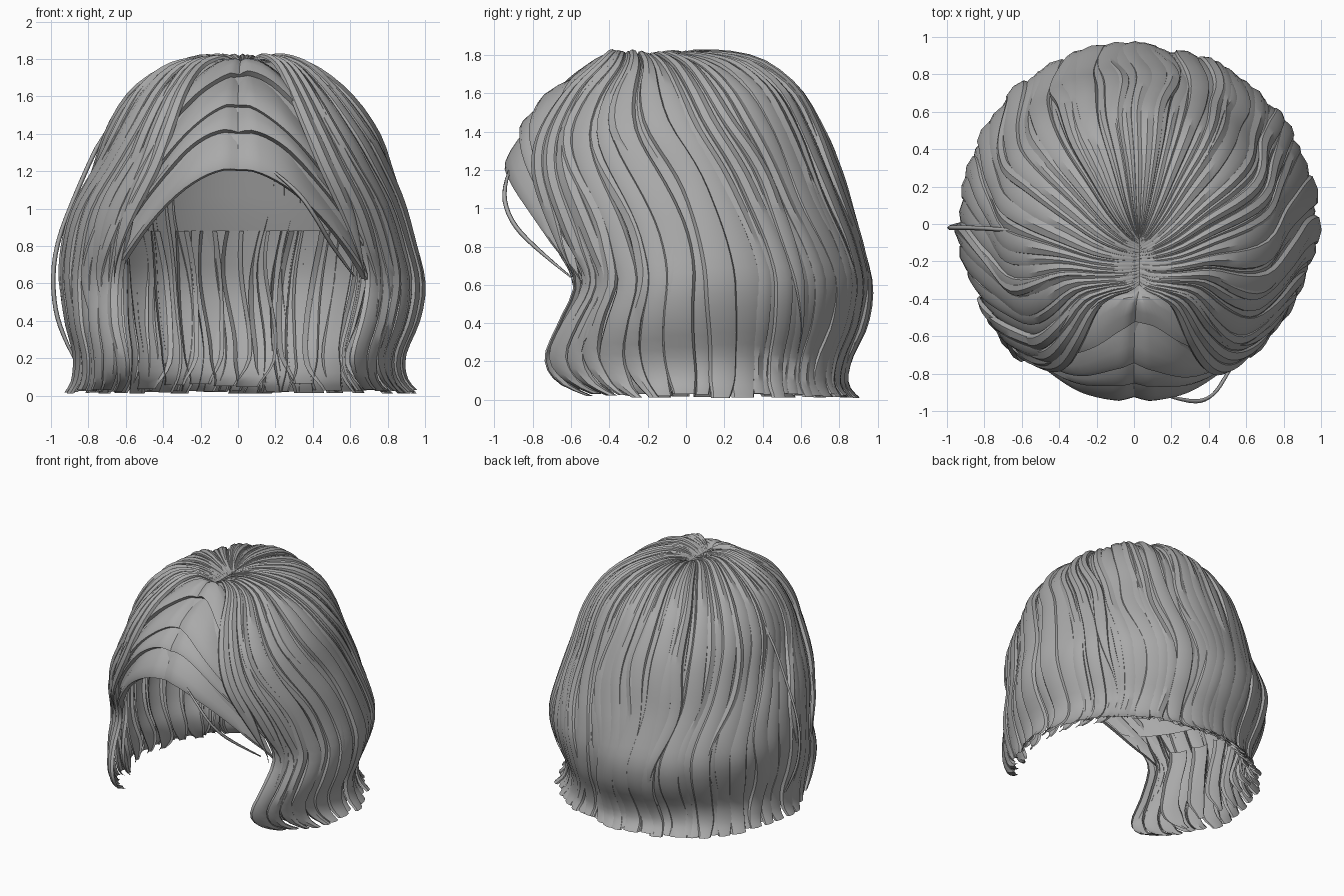
import bpy, bmesh, math, random
from mathutils import Vector

if "Cube" in bpy.data.objects:
    bpy.data.objects.remove(bpy.data.objects["Cube"])

random.seed(11)
hair = bpy.data.materials.new("hair grey")
hair.diffuse_color = (0.4, 0.4, 0.4, 1)
hair.use_nodes = True
hair.node_tree.nodes["Principled BSDF"].inputs["Base Color"].default_value = hair.diffuse_color

# Head-shaped guide: height, half width, back y, front y, centre y
ROWS = [(1.76, 0.00, -.08, -.34, -.20), (1.79, .10, -.01, -.38, -.20),
        (1.80, .24, .14, -.41, -.18), (1.74, .42, .38, -.49, -.12),
        (1.60, .59, .58, -.70, -.06), (1.40, .72, .70, -.86, -.03),
        (1.20, .80, .77, -.93, 0), (1.00, .88, .83, -.92, 0),
        (0.80, .93, .90, -.88, 0), (0.60, .96, .945, -.79, 0),
        (0.40, .93, .91, -.90, 0), (0.22, .87, .83, -1.0, 0),
        (0.09, .88, .82, -.92, 0), (0.01, .94, .88, -.68, 0)]
LAST = len(ROWS) - 1


def row(u):
    """Smoothly interpolated guide row."""
    i = min(int(u), LAST - 1)
    t = u - i
    p = [ROWS[max(0, min(LAST, i + k))] for k in (-1, 0, 1, 2)]
    return [0.5 * (2 * b + (c - a) * t + (2 * a - 5 * b + 4 * c - d) * t * t
                   + (3 * b - a - 3 * c + d) * t ** 3) for a, b, c, d in zip(*p)]


def surf(deg, u, off=0.0):
    """Point on the guide at an angle round the head, pushed outwards by off."""
    z, a, yb, yf, cy = row(u)
    c, s = math.cos(math.radians(deg)), math.sin(math.radians(deg))
    if c < 0:  # the left side is a little slimmer
        a *= 0.975 - .02 * max(0, s)
    y = cy + s * ((yb - cy) if s > 0 else (cy - yf))
    p = Vector((a * c + 0.03 * max(0, 1 - u / 4), y, z))
    n = (p - Vector((0, -.05, min(z, 0.9)))).normalized()
    p += n * off
    p.z = max(p.z, 0)
    return p


def smooth(t):
    t = max(0, min(1, t))
    return t * t * (3 - 2 * t)


def grid(bm, pts, flip=False):
    """Skin a table of points with quads."""
    vs = [[bm.verts.new(p) for p in line] for line in pts]
    for r0, r1 in zip(vs, vs[1:]):
        for j in range(len(r0) - 1):
            f = [r0[j], r1[j], r1[j + 1], r0[j + 1]]
            bm.faces.new(f[::-1] if flip else f)


def finish(bm, name, angle=35):
    me = bpy.data.meshes.new(name)
    bm.to_mesh(me)
    bm.free()
    ob = bpy.data.objects.new(name, me)
    bpy.context.collection.objects.link(ob)
    me.materials.append(hair)
    bpy.ops.object.select_all(action='DESELECT')
    ob.select_set(True)
    bpy.context.view_layer.objects.active = ob
    bpy.ops.object.shade_smooth_by_angle(angle=math.radians(angle))
    return ob


# Strand cross-section: side position, lift
SECTION = [(-1, -.022), (-.82, 0), (0, .012), (.82, 0), (1, -.022)]


def strand(bm, deg, half, off, u0=0.0, u1=LAST, steps=38, tip=.65, wave=None, taper=1.4):
    """Long lock from the parting that sweeps back over the side and flicks out."""
    phase = deg / 25 + random.uniform(-.5, .5)
    wave = wave or random.uniform(.6, 2.4)
    pts = []
    for i in range(steps + 1):
        u = u0 + (u1 - u0) * i / steps
        mid = deg + 24 * math.cos(math.radians(deg)) * smooth((u - 3.5) / 5.5)
        mid += wave * math.sin(u * 1.25 + phase) * smooth((u - 2) / 4)
        w = 1 - (1 - tip) * smooth((u - u1 + taper) / taper)
        k = min(1, u / 3)
        lift = off + .01 * math.sin(u * 1.6 + phase)
        pts.append([surf(mid + half * w * s, u, k * (lift + h * w)) for s, h in SECTION])
    grid(bm, pts)


# Long outer locks around the sides and back, widths varied
bm = bmesh.new()
deg = -57
while deg < 238:
    gap = random.uniform(3.2, 8)
    if deg + gap > 238:
        gap = 239 - deg
    strand(bm, deg + gap / 2, gap * .5 + 1.3, random.uniform(-.012, .026),
           u1=LAST - random.uniform(0, .4), tip=random.uniform(.55, .9))
    deg += gap
finish(bm, "long_locks")

# Face-framing locks either side of the fringe
bm = bmesh.new()
for side in (-1, 1):
    for k, d in enumerate((31, 36, 42)):
        strand(bm, -90 + side * d, 3.4, .028 - .004 * k, u1=9 + k * .9, tip=.03,
               wave=.5, taper=2.5)
finish(bm, "framing_locks")

# Shorter tapering locks lying over the others
bm = bmesh.new()
for deg in (-25, 14, 48, 75, 100, 128, 160, 203):
    strand(bm, deg + random.uniform(-4, 4), random.uniform(2.5, 4), .022,
           u1=random.uniform(8.5, 11), tip=.03, wave=3, taper=3.5)
finish(bm, "overlay_locks")

# Wide inner panels at the nape, curling locks behind the cheeks
bm = bmesh.new()
for i in range(8):
    strand(bm, 38 + 15 * i, 8, random.uniform(-.025, -.012), u0=7.6,
           u1=random.uniform(12.2, 12.8), steps=16, tip=.5)
for side in (-1, 1):
    for k in range(6):
        strand(bm, 90 + side * (80 + 11 * k), 5, random.uniform(-.08, -.04), u0=8.5,
               u1=random.uniform(12.2, 12.9), steps=20, tip=.4, wave=3)
finish(bm, "inner_locks")

# Layered fringe, parted in the middle and sweeping down to each side
LAYERS = [(5.95, 4.8, 8.9), (4.95, 4.0, 8.0), (4.25, 3.0, 7.2), (3.2, 0.6, 6.0)]
bm = bmesh.new()
for lo, hi, end in LAYERS:
    for side in (-1, 1):
        shift = random.uniform(-.15, .15)
        pts = []
        for i in range(17):
            v = i / 16
            d = -90 + side * 46 * v
            bend = v ** 2.0
            low = lo + (end - lo) * bend + shift * math.sin(v * math.pi)
            high = hi + (end - .9 - hi) * bend
            crease = -.025 * (1 - smooth(v / .12)) - .02 * smooth((v - .4) / .4)
            line = []
            for s, h in ((0, -.02), (.3, .0), (.6, .015), (.85, .026), (1, .022), (.98, -.015)):
                u = high + (low - high) * s
                line.append(surf(d, u, (h + crease) * min(1, u / 3)))
            pts.append(line)
        grid(bm, pts, side < 0)
finish(bm, "fringe")

# Inner cap just under the locks, cut level at the back and arched over the face
bm = bmesh.new()
pts = []
for i in range(73):
    deg = -90 + 5 * i
    d = abs((deg + 90 + 180) % 360 - 180)
    end = min(7.6, 5.8 + 2.95 * (d / 46) ** 2)
    pts.append([surf(deg, end * j / 16, -.02 * min(1, j / 4)) for j in range(17)])
grid(bm, pts, True)
bmesh.ops.remove_doubles(bm, verts=bm.verts, dist=.0005)
finish(bm, "inner_cap", 60)


def stray(name, points, width=.012):
    """Thin loose lock following a curve."""
    cu = bpy.data.curves.new(name, 'CURVE')
    cu.dimensions = '3D'
    cu.bevel_depth = width
    cu.bevel_resolution = 0
    cu.resolution_u = 4
    sp = cu.splines.new('NURBS')
    sp.points.add(len(points) - 1)
    for i, p in enumerate(points):
        sp.points[i].co = (*p, 1)
        sp.points[i].radius = .4 if i in (0, len(points) - 1) else 1
    sp.use_endpoint_u = True
    sp.order_u = 3
    cu.materials.append(hair)
    ob = bpy.data.objects.new(name, cu)
    bpy.context.collection.objects.link(ob)


# Loose locks
stray("left_loose_lock", [(-.45, -.05, 1.70), (-.70, -.03, 1.45), (-.86, -.02, 1.1),
                          (-.985, -.02, .78), (-.99, -.02, .5), (-.93, 0, .3), (-.85, 0, .15)])
stray("front_loose_lock", [(.12, -.9, 1.25), (.3, -.96, 1.12), (.42, -.93, .95),
                           (.5, -.8, .8), (.62, -.6, .64)])
